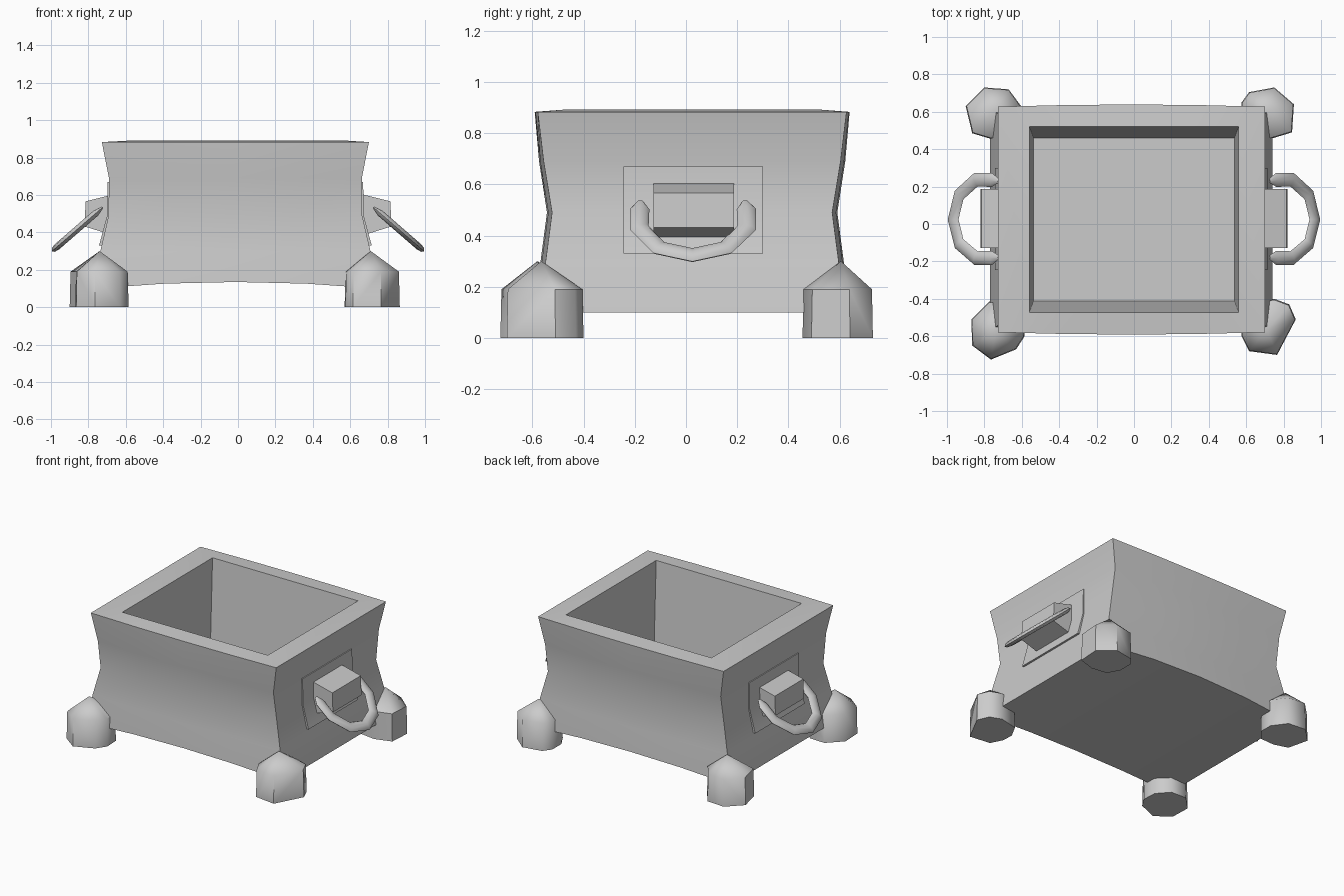
import bpy, bmesh, math
from mathutils import Vector

if "Cube" in bpy.data.objects:
    bpy.data.objects.remove(bpy.data.objects["Cube"])


def make(name, verts, faces, angle=35):
    me = bpy.data.meshes.new(name)
    me.from_pydata([tuple(v) for v in verts], [], faces)
    ob = bpy.data.objects.new(name, me)
    bpy.context.collection.objects.link(ob)
    bm = bmesh.new()
    bm.from_mesh(me)
    bmesh.ops.recalc_face_normals(bm, faces=bm.faces)
    bm.to_mesh(me)
    bm.free()
    bpy.ops.object.select_all(action='DESELECT')
    ob.select_set(True)
    bpy.context.view_layer.objects.active = ob
    bpy.ops.object.shade_smooth_by_angle(angle=math.radians(angle))
    return ob


def bridge(a, b, n):
    return [(a * n + i, a * n + (i + 1) % n, b * n + (i + 1) % n, b * n + i) for i in range(n)]


# Planter body: waisted outer shell, rim, tapered inner walls and floor
T = [-1, -.5, 0, .5, 1]


def ring(cx, cy, hx, hy, z, bulge=0, lift=0):
    row = lambda s, ts: [(cx + hx * t, cy + s * (hy + bulge * (1 - t * t)),
                          z + lift * (1 - t * t)) for t in ts]
    return row(-1, T) + row(1, T[::-1])


levels = [(.755, .588, .10, .02, .035), (.722, .572, .30, .02, 0),
          (.678, .547, .49, .02, 0), (.676, .58, .69, .018, 0), (.714, .603, .883, .012, 0)]
verts = []
for hx, hy, z, b, l in levels:
    verts += ring(-.014, .024, hx, hy, z, b, l)
verts += ring(0, .024, .56, .496, .892)
verts += ring(0, .024, .538, .437, .2)
faces = [f for k in range(6) for f in bridge(k, k + 1, 10)]
for base in (0, 60):
    faces += [(base + i, base + i + 1, base + 8 - i, base + 9 - i) for i in range(4)]
make("planter_body", verts, faces)

# Feet: slightly irregular eight-sided stumps with conical tops
feet = {
    "back_right_foot": ((.71, .605), [(.575, .65), (.615, .705), (.75, .73), (.855, .64),
                                      (.845, .49), (.73, .455), (.62, .47), (.575, .55)]),
    "back_left_foot": ((-.74, .605), [(-.9, .63), (-.8, .73), (-.67, .72), (-.6, .625),
                                      (-.6, .53), (-.66, .46), (-.765, .455), (-.865, .485)]),
    "front_left_foot": ((-.74, -.58), [(-.87, -.51), (-.775, -.415), (-.66, -.42), (-.59, -.5),
                                       (-.585, -.6), (-.63, -.67), (-.765, -.725), (-.865, -.65)]),
    "front_right_foot": ((.71, -.565), [(.865, -.51), (.83, -.43), (.75, -.4), (.62, -.43),
                                        (.57, -.52), (.575, -.6), (.615, -.68), (.765, -.70)]),
}
for name, (apex, pts) in feet.items():
    n = len(pts)
    v = [(x, y, 0) for x, y in pts]
    v += [(apex[0] + (x - apex[0]) * .97, apex[1] + (y - apex[1]) * .97, .19) for x, y in pts]
    v.append((*apex, .3))
    f = bridge(0, 1, n) + [(n + i, n + (i + 1) % n, 2 * n) for i in range(n)] + [tuple(range(n))]
    make(name, v, f, 50)


# Extrude an x-z profile along y
def prism(name, prof, y0, y1, angle):
    n = len(prof)
    v = [(x, y, z) for y in (y0, y1) for x, z in prof]
    make(name, v, bridge(0, 1, n) + [tuple(range(n)), tuple(range(n, 2 * n))], angle)


# Handle bar path and flattened cross-section
path = [(.725, .23), (.76, .236), (.845, .237), (.935, .155), (.967, .025),
        (.935, -.105), (.845, -.182), (.76, -.181), (.725, -.178)]
size = [.3, 1, 1, 1, 1, 1, 1, 1, .3]
slope = -.868

for s, side in ((1, "right"), (-1, "left")):
    # Thin mounting plate that follows the wall
    dx = 0 if s > 0 else .028
    plate = [(.715, .33), (.672, .49), (.669, .67), (.64, .67), (.64, .33)]
    prism(side + "_handle_plate", [(s * (x + dx), z) for x, z in plate], -.245, .30, 35)
    # Bracket block with tapered outer end
    block = [(.66, .605), (.815, .566), (.82, .432), (.66, .382)]
    prism(side + "_handle_bracket", [(s * x, z) for x, z in block], -.127, .187, 20)
    # Tilted U-shaped handle
    P = [Vector((x, y, .525 + slope * (x - .735))) for x, y in path]
    nrm = Vector((-slope, 0, 1)).normalized()
    v, N = [], 8
    for i, p in enumerate(P):
        t = (P[min(i + 1, len(P) - 1)] - P[max(i - 1, 0)]).normalized()
        w = t.cross(nrm).normalized()
        for k in range(N):
            a = 2 * math.pi * k / N
            q = p + size[i] * (w * .038 * math.cos(a) + nrm * .018 * math.sin(a))
            v.append((s * q.x, q.y, q.z))
    m = len(P)
    f = [g for k in range(m - 1) for g in bridge(k, k + 1, N)]
    f += [tuple(range(N)), tuple(range((m - 1) * N, m * N))]
    make(side + "_handle", v, f, 60)
